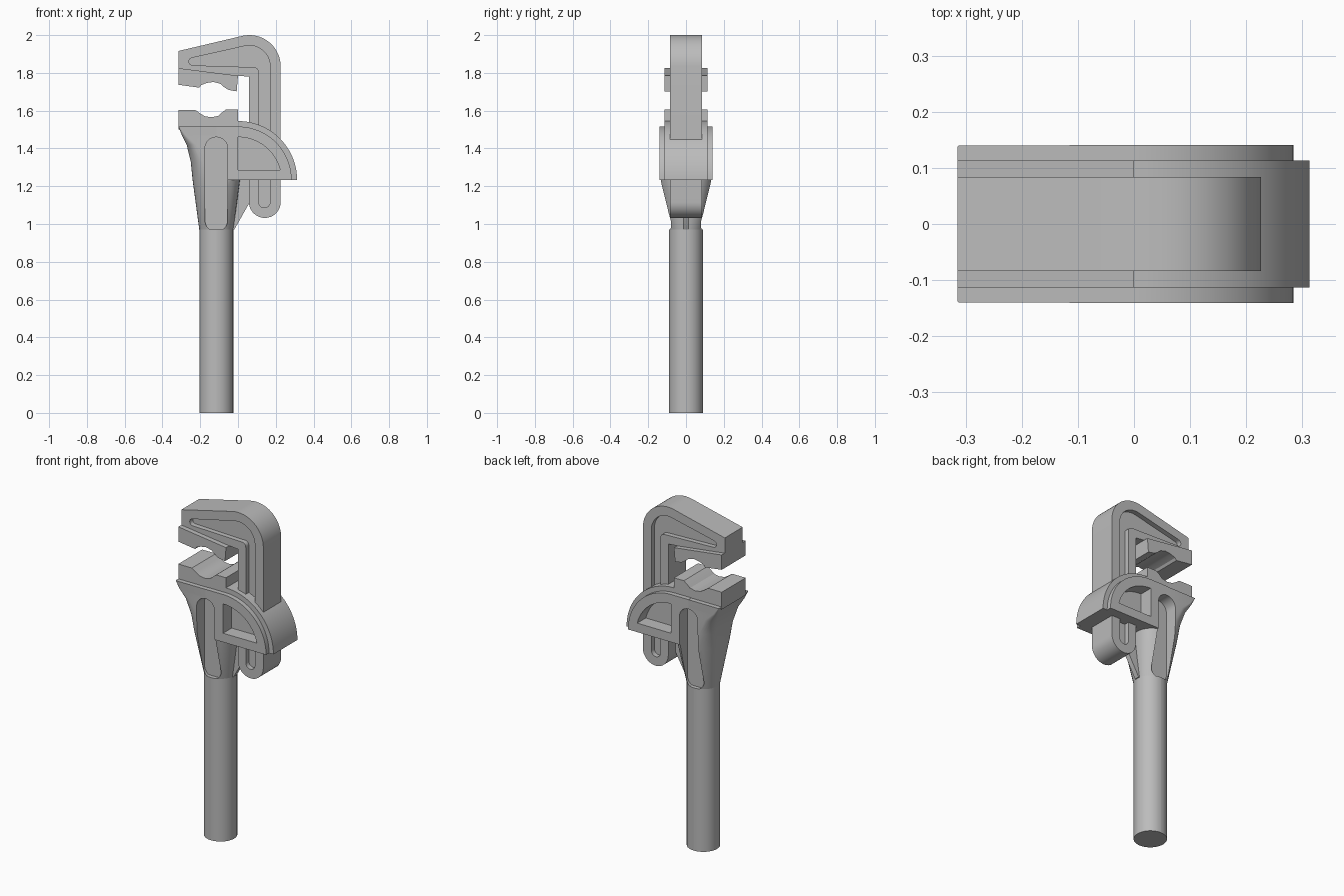
import bpy, bmesh
from math import sin, cos, pi, radians

cube = bpy.data.objects.get("Cube")
if cube:
    bpy.data.objects.remove(cube, do_unlink=True)

steel = bpy.data.materials.new("grey steel")
steel.use_nodes = True
GREY = (0.5, 0.5, 0.5, 1)
steel.diffuse_color = GREY
steel.node_tree.nodes["Principled BSDF"].inputs["Base Color"].default_value = GREY


def finish(name, bm):
    """Turn a bmesh into a named steel object."""
    bmesh.ops.recalc_face_normals(bm, faces=bm.faces)
    mesh = bpy.data.meshes.new(name)
    bm.to_mesh(mesh)
    bm.free()
    mesh.materials.append(steel)
    ob = bpy.data.objects.new(name, mesh)
    bpy.context.collection.objects.link(ob)
    return ob


def plate(name, outline, y0, y1):
    """Extrude an x-z outline from y0 to y1."""
    bm = bmesh.new()
    face = bm.faces.new([bm.verts.new((x, y0, z)) for x, z in outline])
    new = bmesh.ops.extrude_face_region(bm, geom=[face])["geom"]
    bmesh.ops.translate(bm, vec=(0, y1 - y0, 0),
                        verts=[v for v in new if isinstance(v, bmesh.types.BMVert)])
    return finish(name, bm)


def loft(name, sections):
    """Skin rounded rectangles given as (z, x left, x right, half depth, corner radius)."""
    bm = bmesh.new()
    rings = []
    for z, x0, x1, h, r in sections:
        ring = []
        corners = ((x1 - r, h - r), (x0 + r, h - r), (x0 + r, r - h), (x1 - r, r - h))
        for k, (cx, cy) in enumerate(corners):
            for i in range(9):
                a = (k + i / 8) * pi / 2
                ring.append(bm.verts.new((cx + r * cos(a), cy + r * sin(a), z)))
        rings.append(ring)
    for low, high in zip(rings, rings[1:]):
        for i in range(len(low)):
            j = (i + 1) % len(low)
            bm.faces.new((low[i], low[j], high[j], high[i]))
    bm.faces.new(rings[0])
    bm.faces.new(rings[-1])
    return finish(name, bm)


def arc(cx, cz, r, start, end, n=16):
    return [(cx + r * cos(radians(start + (end - start) * i / n)),
             cz + r * sin(radians(start + (end - start) * i / n))) for i in range(n + 1)]


def carve(ob, cutters):
    """Subtract the cutters and keep the result as plain mesh."""
    for c in cutters:
        mod = ob.modifiers.new("cut", "BOOLEAN")
        mod.operation, mod.solver, mod.object = "DIFFERENCE", "EXACT", c
    bpy.context.view_layer.update()
    done = bpy.data.meshes.new_from_object(ob.evaluated_get(bpy.context.evaluated_depsgraph_get()))
    ob.modifiers.clear()
    ob.data = done


def both_sides(name, outline, floor):
    """A pair of cutters reaching from outside to the floor on front and back."""
    return [plate(name, outline, s * floor, s * 0.3) for s in (-1, 1)]


# Handle and the neck that flares into the head
AXIS, R = -0.115, 0.09
handle = loft("handle", [(0, AXIS - R, AXIS + R, R, R - 0.001),
                         (0.97, AXIS - R, AXIS + R, R, R - 0.001)])
neck = loft("neck", [(0.97, AXIS - R, AXIS + R, R, R - 0.001),
                     (1.23, -0.24, 0.01, 0.14, 0.10),
                     (1.33, -0.25, 0.01, 0.14, 0.08),
                     (1.42, -0.272, 0.01, 0.14, 0.05),
                     (1.47, -0.297, 0.005, 0.14, 0.02),
                     (1.515, -0.315, 0, 0.14, 0.004)])

# Quarter-round housing, a wide cheek layer over a narrower, taller core
BASE = 1.232


def quarter(r):
    return [(AXIS, BASE), (AXIS, BASE + r)] + arc(0, BASE, r, 90, 0, 24)


cheeks = plate("housing_cheeks", quarter(0.284), -0.141, 0.141)
core = plate("housing_core", quarter(0.313), -0.113, 0.113)

# Thin web under the housing
plate("web", [(-0.06, 0.97), (-0.02, 0.97), (0.065, 1.12), (0.065, 1.25), (-0.06, 1.25)],
      -0.015, 0.015)

# Lower gripping jaw with a shallow round notch
plate("lower_jaw", [(0, 1.50), (-0.315, 1.50), (-0.315, 1.603), (-0.225, 1.603), (-0.20, 1.585),
                    (-0.175, 1.57), (-0.14, 1.565), (-0.105, 1.572), (-0.085, 1.59),
                    (-0.065, 1.605), (0, 1.605)], -0.113, 0.113)

# Upper gripping jaw
plate("upper_jaw", [(-0.315, 1.825), (-0.315, 1.737), (-0.205, 1.722), (-0.195, 1.735),
                    (-0.165, 1.747), (-0.13, 1.752), (-0.095, 1.743), (-0.07, 1.722),
                    (-0.05, 1.71), (-0.007, 1.702), (0, 1.785)], -0.113, 0.113)

# Hook-shaped arm sliding through the housing
arm = plate("hook_arm", [(-0.315, 1.825), (-0.315, 1.916)] + arc(0.06, 1.834, 0.166, 102.7, 0)
            + arc(0.142, 1.116, 0.084, 0, -180) + [(0.058, 1.78), (0, 1.785)], -0.084, 0.084)

# Recesses: arm channel, neck slot and housing window
channel = both_sides("channel_cutter",
                     arc(-0.24, 1.86, 0.02, 270, 103, 8) + arc(0.06, 1.835, 0.11, 102.7, 0)
                     + arc(0.14, 1.116, 0.03, 0, -180) + arc(0.085, 1.805, 0.025, 0, 85, 6), 0.055)
slot = both_sides("slot_cutter",
                  arc(AXIS, 1.40, 0.06, 0, 180) + arc(AXIS, 1.02, 0.06, 180, 360), 0.065)
window = both_sides("window_cutter",
                    [(0, 1.285)] + arc(0, 1.23, 0.23, 90, 14), 0.06)
carve(neck, slot + window)
carve(cheeks, slot + window)
carve(core, slot + window)
carve(arm, channel + window)
for cutter in channel + slot + window:
    bpy.data.objects.remove(cutter, do_unlink=True)

# Smooth rounded surfaces, keep corners crisp
bpy.ops.object.select_all(action="DESELECT")
for ob in bpy.context.collection.objects:
    if ob.type == "MESH" and steel.name in ob.data.materials:
        ob.select_set(True)
        bpy.context.view_layer.objects.active = ob
bpy.ops.object.shade_smooth_by_angle(angle=radians(30))
